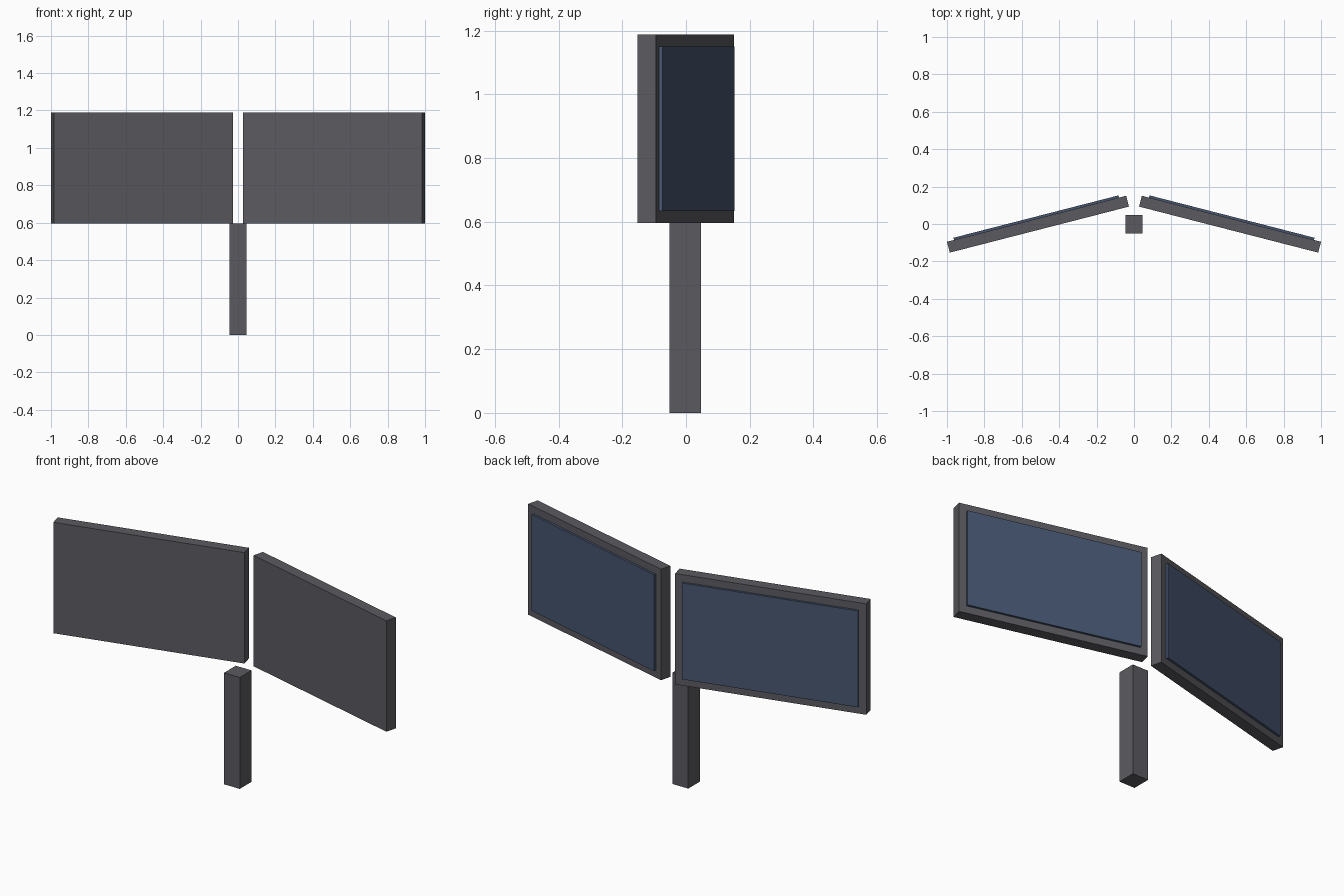
import bpy
import math
from mathutils import Matrix

if "Cube" in bpy.data.objects:
    bpy.data.objects.remove(bpy.data.objects["Cube"])


def material(name, rgb):
    m = bpy.data.materials.new(name)
    m.diffuse_color = (*rgb, 1.0)
    m.use_nodes = True
    m.node_tree.nodes["Principled BSDF"].inputs["Base Color"].default_value = m.diffuse_color
    return m


GREY = material("dark grey", (0.105, 0.103, 0.117))
BLUE = material("screen blue", (0.063, 0.093, 0.162))


def box(name, size, matrix, mat):
    bpy.ops.mesh.primitive_cube_add(size=1)
    ob = bpy.context.object
    ob.name = name
    ob.data.transform(matrix @ Matrix.Diagonal((*size, 1.0)))
    ob.data.materials.append(mat)
    return ob


# Square support post
box("post", (0.093, 0.099, 0.596), Matrix.Translation((0, -0.002, 0.298)), GREY)

# Two angled panels, each with a raised screen on the rear face
ANGLE = math.radians(14.4)
LENGTH, DEPTH, HEIGHT = 0.989, 0.06, 0.593
MARGIN, RAISE = 0.039, 0.012
for side, label in ((-1, "left"), (1, "right")):
    place = (Matrix.Translation((side * 0.5135, -0.001, 0.892))
             @ Matrix.Rotation(-side * ANGLE, 4, 'Z'))
    box(label + "_panel", (LENGTH, DEPTH, HEIGHT), place, GREY)
    box(label + "_screen", (LENGTH - 2 * MARGIN, 2 * RAISE, HEIGHT - 2 * MARGIN),
        place @ Matrix.Translation((0, DEPTH / 2, 0)), BLUE)
